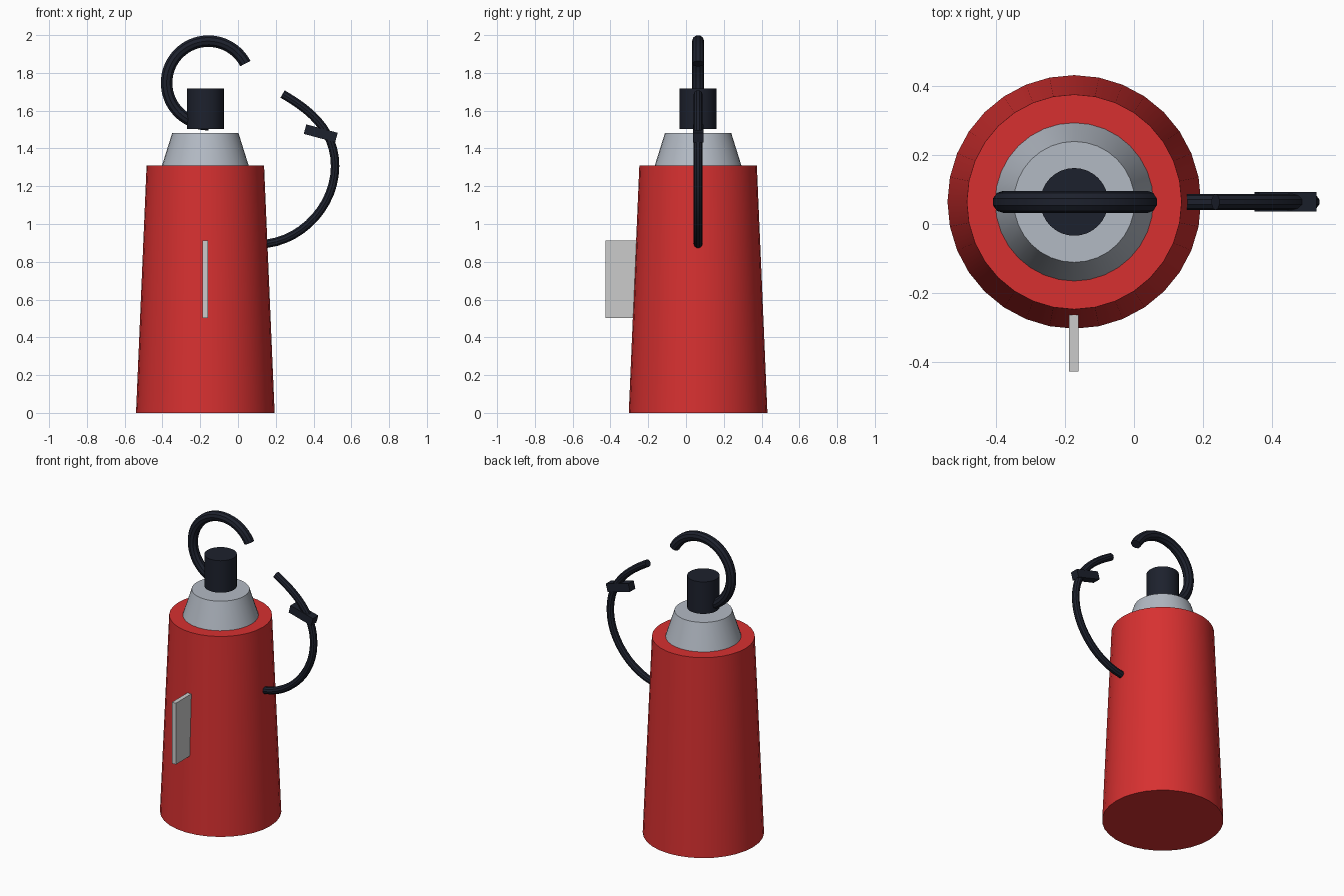
import bpy
from math import radians, cos, sin

if "Cube" in bpy.data.objects:
    bpy.data.objects.remove(bpy.data.objects["Cube"])

CX, CY = -0.173, 0.064  # vertical axis of the cylinder


def material(name, rgb):
    m = bpy.data.materials.new(name)
    m.diffuse_color = (*rgb, 1)
    m.use_nodes = True
    m.node_tree.nodes["Principled BSDF"].inputs["Base Color"].default_value = m.diffuse_color
    return m


RED = material("red_paint", (0.68, 0.03, 0.03))
METAL = material("light_metal", (0.45, 0.49, 0.55))
BLACK = material("black_rubber", (0.012, 0.015, 0.026))
WHITE = material("label_white", (0.8, 0.8, 0.8))


def finish(name, mat):
    ob = bpy.context.object
    ob.name = ob.data.name = name
    ob.data.materials.clear()
    ob.data.materials.append(mat)
    bpy.ops.object.shade_smooth_by_angle(angle=radians(35))
    return ob


def cone(name, r1, r2, z1, z2, mat):
    bpy.ops.mesh.primitive_cone_add(vertices=32, radius1=r1, radius2=r2, depth=z2 - z1,
                                    location=(CX, CY, (z1 + z2) / 2))
    return finish(name, mat)


def box(name, centre, size, mat, tilt=0):
    bpy.ops.mesh.primitive_cube_add(size=1, location=centre, rotation=(0, radians(tilt), 0))
    bpy.context.object.scale = size
    return finish(name, mat)


def tube(name, knots, radius, mat):
    """Round capped tube in the xz plane; knots are (left handle, point, right handle)."""
    cu = bpy.data.curves.new(name, 'CURVE')
    cu.dimensions = '3D'
    cu.bevel_depth, cu.bevel_resolution = radius, 3
    cu.resolution_u, cu.use_fill_caps = 12, True
    sp = cu.splines.new('BEZIER')
    sp.bezier_points.add(len(knots) - 1)
    for bp, (left, co, right) in zip(sp.bezier_points, knots):
        bp.handle_left_type = bp.handle_right_type = 'FREE'
        bp.handle_left, bp.co, bp.handle_right = [(x, CY, z) for x, z in (left, co, right)]
    ob = bpy.data.objects.new(name, cu)
    bpy.context.collection.objects.link(ob)
    bpy.ops.object.select_all(action='DESELECT')
    ob.select_set(True)
    bpy.context.view_layer.objects.active = ob
    bpy.ops.object.convert(target='MESH')
    return finish(name, mat)


def arc_knots(cx, cz, r, a0, a1, n):
    """Bezier knots of a circular arc given in degrees."""
    step = radians(a1 - a0) / n
    h = 4 / 3 * sin(step / 4) / cos(step / 4) * r
    knots = []
    for i in range(n + 1):
        a = radians(a0) + i * step
        x, z = cx + r * cos(a), cz + r * sin(a)
        dx, dz = -sin(a) * h, cos(a) * h
        knots.append(((x - dx, z - dz), (x, z), (x + dx, z + dz)))
    return knots


# tank, shoulder and valve
cone("tank_body", 0.367, 0.311, 0, 1.311, RED)
cone("shoulder", 0.229, 0.175, 1.311, 1.483, METAL)
cone("valve", 0.098, 0.098, 1.504, 1.717, BLACK)

# open carrying ring
tube("carry_ring", arc_knots(-0.157, 1.747, 0.221, 27.5, 270, 4), 0.032, BLACK)

# hose and its cross-piece nozzle
tube("hose", [((0.1, 0.89), (0.154, 0.896), (0.352, 0.922)),
              ((0.514, 1.106), (0.514, 1.306), (0.514, 1.506)),
              ((0.366, 1.613), (0.236, 1.688), (0.2, 1.71))], 0.0235, BLACK)
box("nozzle", (0.438, CY, 1.48), (0.172, 0.056, 0.052), BLACK, 15)

# label plate standing out of the front
box("label_plate", (CX - 0.001, -0.278, 0.7075), (0.028, 0.298, 0.409), WHITE)
